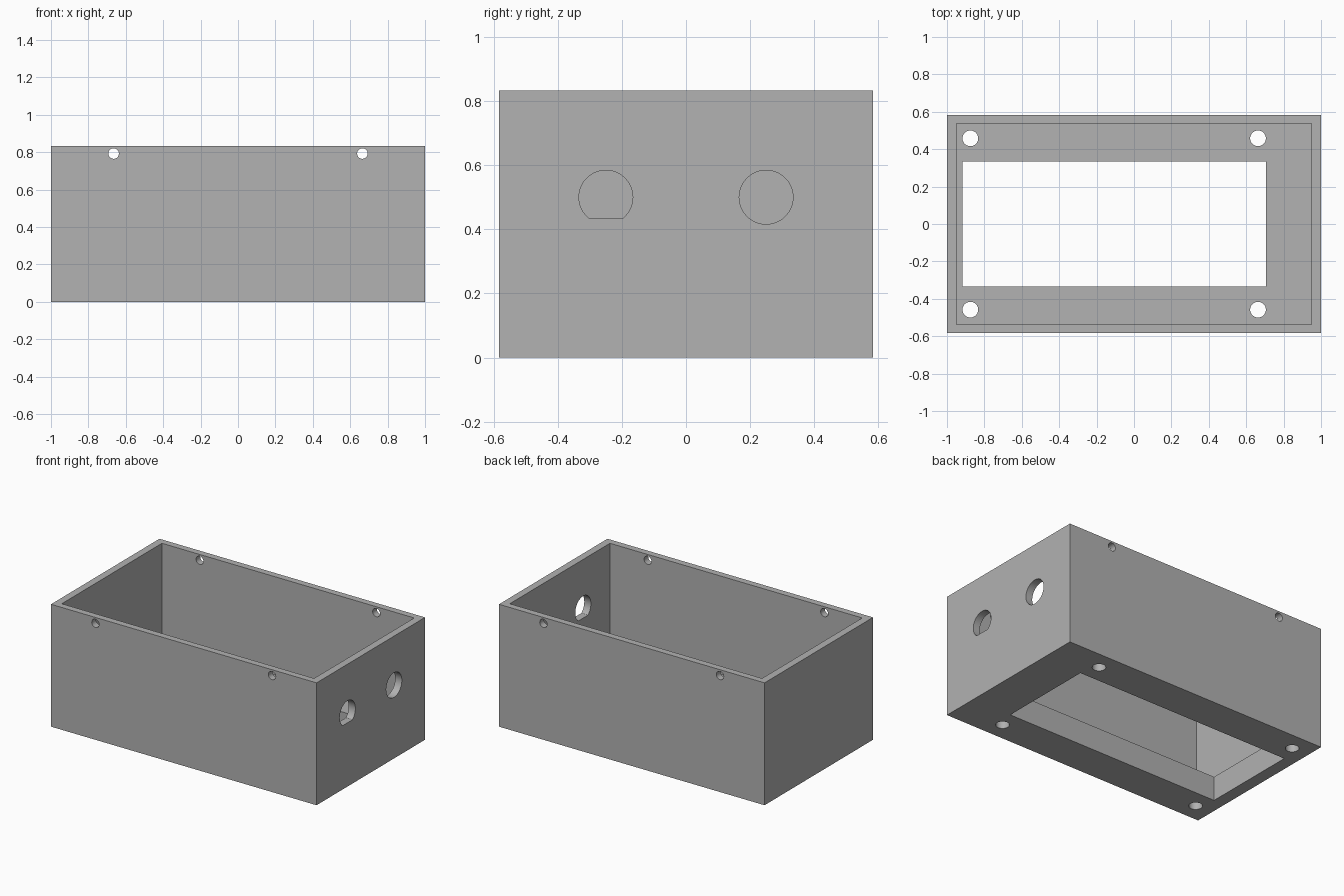
import bpy
import bmesh
from math import cos, sin, tau, radians
from mathutils import Vector

cube = bpy.data.objects.get("Cube")
if cube:
    bpy.data.objects.remove(cube, do_unlink=True)

WIDTH, DEPTH, HEIGHT = 2.0, 1.167, 0.833
WALL_X, WALL_Y, FLOOR = 0.05, 0.045, 0.165

grey = bpy.data.materials.new("plain grey")
grey.use_nodes = True
grey.diffuse_color = (0.445, 0.445, 0.445, 1)
grey.node_tree.nodes["Principled BSDF"].inputs["Base Color"].default_value = grey.diffuse_color


def prism(name, base, sweep):
    """Closed solid made by sweeping a flat outline along a vector."""
    bm = bmesh.new()
    face = bm.faces.new([bm.verts.new(p) for p in base])
    swept = bmesh.ops.extrude_face_region(bm, geom=[face])["geom"]
    moved = [v for v in swept if isinstance(v, bmesh.types.BMVert)]
    bmesh.ops.translate(bm, verts=moved, vec=Vector(sweep))
    if face.is_valid and not any(len(e.link_faces) == 1 for e in bm.edges):
        pass
    elif not face.is_valid:
        bm.faces.new([v for v in bm.verts if v not in moved])
    bmesh.ops.recalc_face_normals(bm, faces=bm.faces)
    mesh = bpy.data.meshes.new(name)
    bm.to_mesh(mesh)
    bm.free()
    mesh.materials.append(grey)
    obj = bpy.data.objects.new(name, mesh)
    bpy.context.collection.objects.link(obj)
    return obj


def block(name, x0, x1, y0, y1, z0, z1):
    return prism(name, [(x0, y0, z0), (x1, y0, z0), (x1, y1, z0), (x0, y1, z0)],
                 (0, 0, z1 - z0))


def circle(radius, count=48, flat=None):
    """Round outline, optionally cut flat along its lower side."""
    points = [(radius * cos(tau * i / count), radius * sin(tau * i / count))
              for i in range(count)]
    return [(a, b if flat is None else max(b, flat)) for a, b in points]


def cut(target, cutter):
    cutter.hide_render = True
    mod = target.modifiers.new("cut", 'BOOLEAN')
    mod.operation = 'DIFFERENCE'
    mod.solver = 'EXACT'
    mod.object = cutter
    bpy.context.view_layer.objects.active = target
    bpy.ops.object.modifier_apply(modifier=mod.name)
    bpy.data.objects.remove(cutter, do_unlink=True)


# Outer shell with its open-topped cavity
hx, hy = WIDTH / 2, DEPTH / 2
box = block("enclosure_box", -hx, hx, -hy, hy, 0, HEIGHT)
cut(box, block("cavity", -hx + WALL_X, hx - WALL_X, -hy + WALL_Y, hy - WALL_Y,
               FLOOR, HEIGHT + 0.2))

# Rectangular window in the thick floor
cut(box, block("floor_window", -0.917, 0.706, -0.333, 0.333, -0.1, FLOOR + 0.1))

# Mounting holes through the floor
for x in (-0.875, 0.663):
    for y in (-0.458, 0.458):
        cut(box, prism("floor_hole", [(x + a, y + b, -0.1) for a, b in circle(0.042)],
                       (0, 0, FLOOR + 0.2)))

# Lid screw holes through the front and back walls
for x in (-0.665, 0.665):
    cut(box, prism("screw_hole", [(x + a, -hy - 0.1, 0.793 + b) for a, b in circle(0.028, 32)],
                   (0, DEPTH + 0.2, 0)))

# Connector holes in the left wall: one with a flat, one round
for y, flat in ((-0.25, -0.066), (0.25, None)):
    cut(box, prism("connector_hole",
                   [(hx - 0.2, y + a, 0.5 + b) for a, b in circle(0.084, 64, flat)],
                   (0.4, 0, 0)))

# Smooth hole walls, crisp edges elsewhere
bpy.ops.object.select_all(action='DESELECT')
box.select_set(True)
bpy.context.view_layer.objects.active = box
bpy.ops.object.shade_smooth_by_angle(angle=radians(30))
